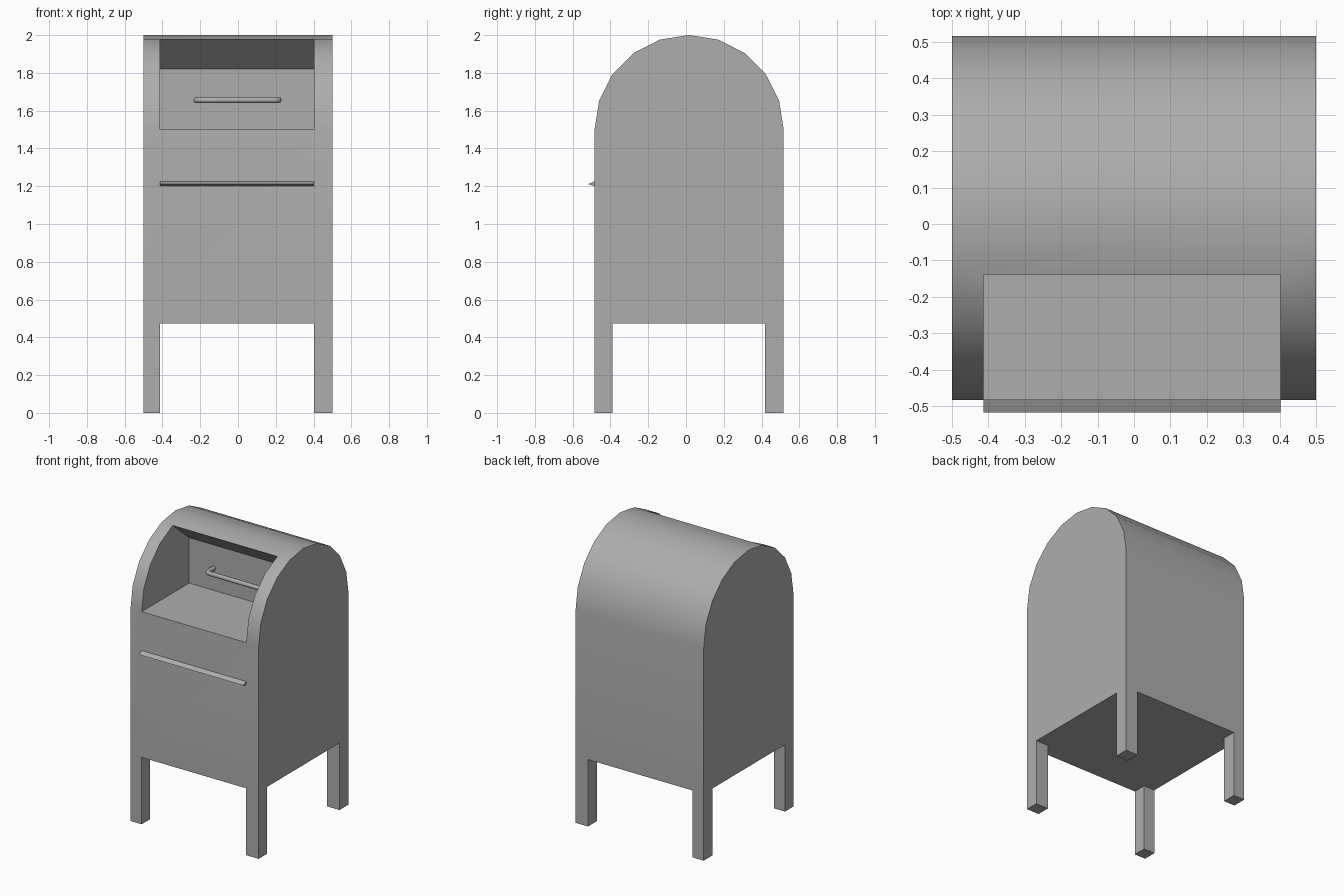
import bpy
import bmesh
import math

cube = bpy.data.objects.get("Cube")
if cube:
    bpy.data.objects.remove(cube, do_unlink=True)

GREY = (0.42, 0.42, 0.42, 1.0)
grey = bpy.data.materials.new("plain grey")
grey.use_nodes = True
grey.diffuse_color = GREY
grey.node_tree.nodes["Principled BSDF"].inputs["Base Color"].default_value = GREY

# Main dimensions
FRONT, BACK = -0.484, 0.517
MID = (FRONT + BACK) / 2
RADIUS = (BACK - FRONT) / 2
FLOOR, SPRING = 0.472, 1.5
OPEN_L, OPEN_R = -0.413, 0.403
WALL = 0.045


def activate(obj):
    bpy.ops.object.select_all(action="DESELECT")
    obj.select_set(True)
    bpy.context.view_layer.objects.active = obj


def prism(name, profile, x0, x1):
    """Extrude a (y, z) profile along x."""
    bm = bmesh.new()
    face = bm.faces.new([bm.verts.new((x0, y, z)) for y, z in profile])
    ext = bmesh.ops.extrude_face_region(bm, geom=[face])
    verts = [v for v in ext["geom"] if isinstance(v, bmesh.types.BMVert)]
    bmesh.ops.translate(bm, verts=verts, vec=(x1 - x0, 0, 0))
    bmesh.ops.recalc_face_normals(bm, faces=bm.faces)
    mesh = bpy.data.meshes.new(name)
    bm.to_mesh(mesh)
    bm.free()
    mesh.materials.append(grey)
    obj = bpy.data.objects.new(name, mesh)
    bpy.context.collection.objects.link(obj)
    return obj


# Box with a ten-sided arched roof
arc = [(MID + RADIUS * math.cos(math.pi * i / 10),
        SPRING + RADIUS * math.sin(math.pi * i / 10)) for i in range(11)]
body = prism("body", [(BACK, FLOOR)] + arc + [(FRONT, FLOOR)], -0.5, 0.5)

# Drop recess with a sloping ceiling, cut through the front of the roof
lip_y, lip_z = arc[6]
cutter = prism("recess_cutter",
               [(WALL, SPRING), (WALL, 1.82), (lip_y, lip_z),
                (lip_y, 2.2), (-0.7, 2.2), (-0.7, SPRING)], OPEN_L, OPEN_R)
cutter.hide_render = True
activate(body)
cut = body.modifiers.new("recess", "BOOLEAN")
cut.operation = "DIFFERENCE"
cut.solver = "EXACT"
cut.object = cutter
bpy.ops.object.modifier_apply(modifier=cut.name)
bpy.data.objects.remove(cutter, do_unlink=True)

# Weld any slivers left along the lip of the recess
bm = bmesh.new()
bm.from_mesh(body.data)
bmesh.ops.remove_doubles(bm, verts=bm.verts, dist=0.0005)
bm.to_mesh(body.data)
bm.free()
activate(body)
bpy.ops.object.shade_smooth_by_angle(angle=math.radians(30))

# Four square legs
for depth, y0, y1 in (("front", FRONT, -0.39), ("back", 0.418, BACK)):
    for side, x0, x1 in (("right", -0.5, OPEN_L), ("left", OPEN_R, 0.5)):
        prism(f"{depth}_{side}_leg",
              [(y0, 0), (y1, 0), (y1, FLOOR), (y0, FLOOR)], x0, x1)

# Thin wedge-shaped ledge across the front
prism("front_ledge", [(FRONT, 1.2), (FRONT, 1.226), (-0.518, 1.211)],
      OPEN_L, OPEN_R)

# Bent bar handle on the recess wall
half = [(0.218, WALL + 0.01), (0.218, -0.015), (0.212, -0.029), (0.198, -0.035)]
path = [(-x, y) for x, y in half] + half[::-1]
curve = bpy.data.curves.new("handle", "CURVE")
curve.dimensions = "3D"
curve.bevel_depth = 0.016
curve.bevel_resolution = 2
spline = curve.splines.new("POLY")
spline.points.add(len(path) - 1)
for point, (x, y) in zip(spline.points, path):
    point.co = (x - 0.003, y, 1.656, 1)
curve.materials.append(grey)
handle = bpy.data.objects.new("handle", curve)
bpy.context.collection.objects.link(handle)
activate(handle)
bpy.ops.object.convert(target="MESH")
bpy.ops.object.shade_smooth_by_angle(angle=math.radians(50))
